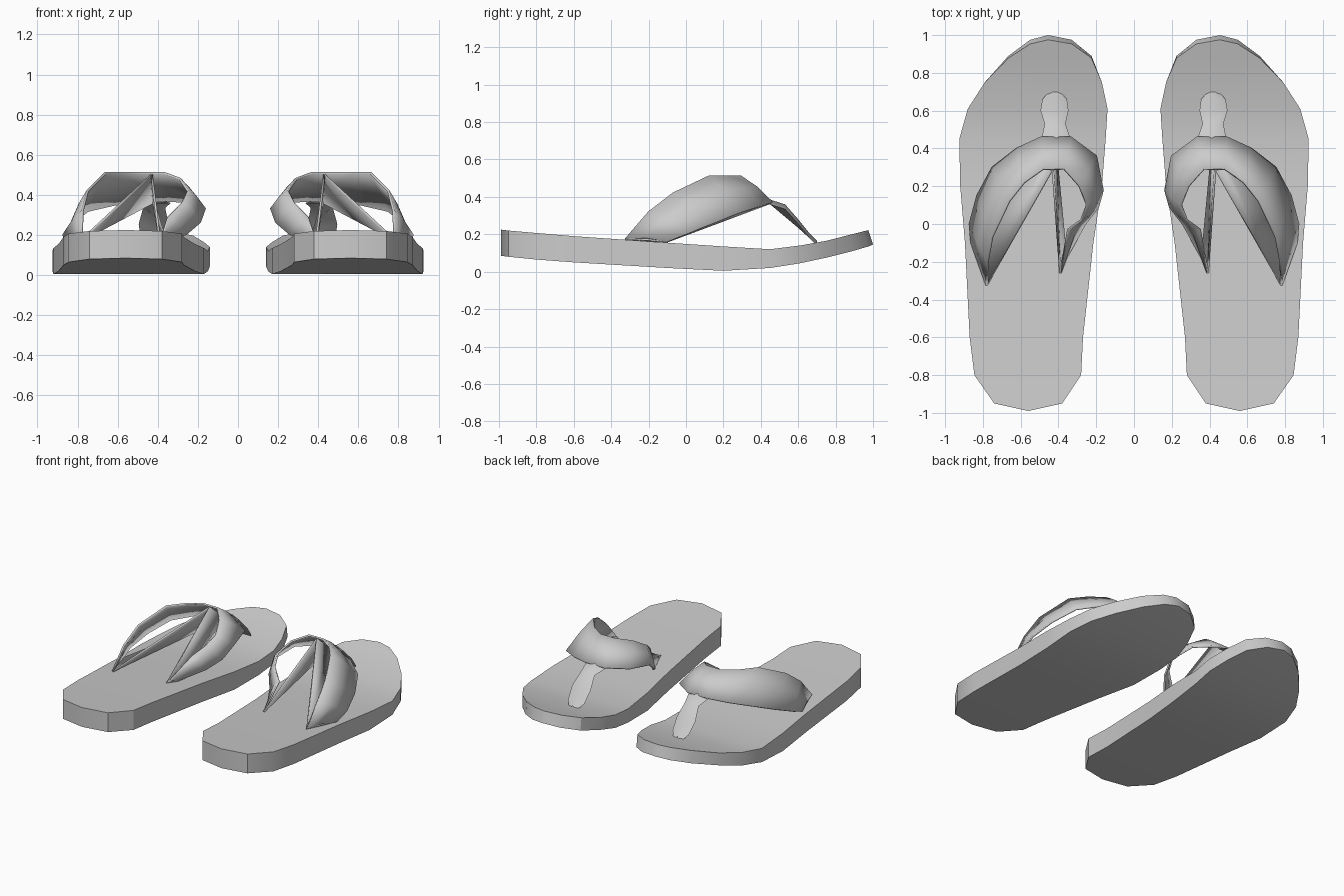
import bpy
import bmesh
import math

cube = bpy.data.objects.get("Cube")
if cube:
    bpy.data.objects.remove(cube, do_unlink=True)

grey = bpy.data.materials.new("plain grey")
grey.use_nodes = True
grey.diffuse_color = (0.6, 0.6, 0.6, 1)
grey.node_tree.nodes["Principled BSDF"].inputs["Base Color"].default_value = (0.6, 0.6, 0.6, 1)


def finish(bm, name, angle, thickness=0.0):
    """Clean up the mesh, then make a shaded object from it."""
    bmesh.ops.remove_doubles(bm, verts=bm.verts, dist=0.0005)
    bmesh.ops.recalc_face_normals(bm, faces=bm.faces)
    mesh = bpy.data.meshes.new(name)
    bm.to_mesh(mesh)
    bm.free()
    mesh.materials.append(grey)
    obj = bpy.data.objects.new(name, mesh)
    bpy.context.collection.objects.link(obj)
    if thickness:
        solid = obj.modifiers.new("thickness", 'SOLIDIFY')
        solid.thickness = thickness
        solid.offset = 0
    bpy.ops.object.select_all(action='DESELECT')
    obj.select_set(True)
    bpy.context.view_layer.objects.active = obj
    bpy.ops.object.shade_smooth_by_angle(angle=math.radians(angle))
    return obj


def loft(rows, name, side, angle, closed=False, thickness=0.0):
    """Skin a list of equally long point rows."""
    bm = bmesh.new()
    grid = [[bm.verts.new((side * x, y, z)) for x, y, z in row] for row in rows]
    count = len(rows[0])
    for a, b in zip(grid, grid[1:]):
        for i in range(count if closed else count - 1):
            j = (i + 1) % count
            bm.faces.new((a[i], a[j], b[j], b[i]))
    return finish(bm, name, angle, thickness)


# Sole stations: y, inner x, outer x, bottom z, top z
SOLE = [
    (-.99, .56, .56, .085, .225), (-.95, .38, .74, .08, .22),
    (-.8, .28, .845, .065, .207), (-.6, .27, .87, .05, .19),
    (-.1, .215, .895, .02, .155), (.2, .17, .92, .005, .135),
    (.45, .15, .925, .02, .12), (.61, .14, .88, .045, .14),
    (.75, .17, .79, .075, .165), (.89, .225, .665, .11, .198),
    (.975, .33, .55, .135, .217), (1, .455, .455, .145, .222),
]

# Strap edges, from the inner end over the arch to the outer end
FRONT = [
    (.36, -.18, .16), (.26, 0, .2), (.19, .09, .26), (.165, .18, .33), (.2, .36, .36),
    (.335, .46, .37), (.49, .46, .37),
    (.62, .4, .35), (.75, .3, .32), (.83, .15, .26), (.87, 0, .2), (.86, -.1, .16),
]
REAR = [
    (.39, -.26, .17), (.35, -.03, .29), (.28, .02, .36), (.25, .1, .42), (.29, .2, .48),
    (.37, .29, .51), (.48, .29, .51),
    (.58, .22, .51), (.66, .12, .51), (.75, -.07, .42), (.775, -.2, .32), (.78, -.325, .175),
]

# Toe post outline: y, inner x, outer x, z
POST = [
    (.45, .335, .49, .375), (.53, .363, .473, .35), (.6, .347, .495, .27),
    (.66, .355, .485, .195), (.7, .39, .45, .155),
]


def sole(side, label):
    rows = []
    for y, inner, outer, low, high in SOLE:
        top_y = y - max(0, y - .8) / 8
        rows.append([(inner, y, low), (outer, y, low),
                     (outer, top_y, high), (inner, top_y, high)])
    loft(rows, label + "_sole", side, 30, closed=True)


def strap(side, label):
    # Wide band with a slightly bulged middle line
    rows = []
    for f, r in zip(FRONT, REAR):
        mid = [(p + q) / 2 for p, q in zip(f, r)]
        mid[2] += .012
        rows.append((f, mid, r))
    loft(rows, label + "_strap_band", side, 40, thickness=.012)

    # Straight linings stretched from the arch to both strap ends
    arch_low, arch_high = (.42, .45, .365), (.43, .29, .5)
    loft([(arch_low, arch_high), (FRONT[0], REAR[0])],
         label + "_inner_lining", side, 30, thickness=.012)
    loft([(arch_low, arch_high), (FRONT[-1], REAR[-1])],
         label + "_outer_lining", side, 30, thickness=.012)


def toe_post(side, label):
    # Rounded tongue above, straight underside below
    rows = []
    for y, inner, outer, z in POST:
        mid = (inner + outer) / 2
        under = .36 - (y - .45) * .84
        rows.append([(inner, y, z - .015), (mid, y, z + .01), (outer, y, z - .015),
                     (mid, y, min(under, z - .015))])
    loft(rows, label + "_toe_post", side, 45, closed=True)


for side, label in ((1, "left"), (-1, "right")):
    sole(side, label)
    strap(side, label)
    toe_post(side, label)
